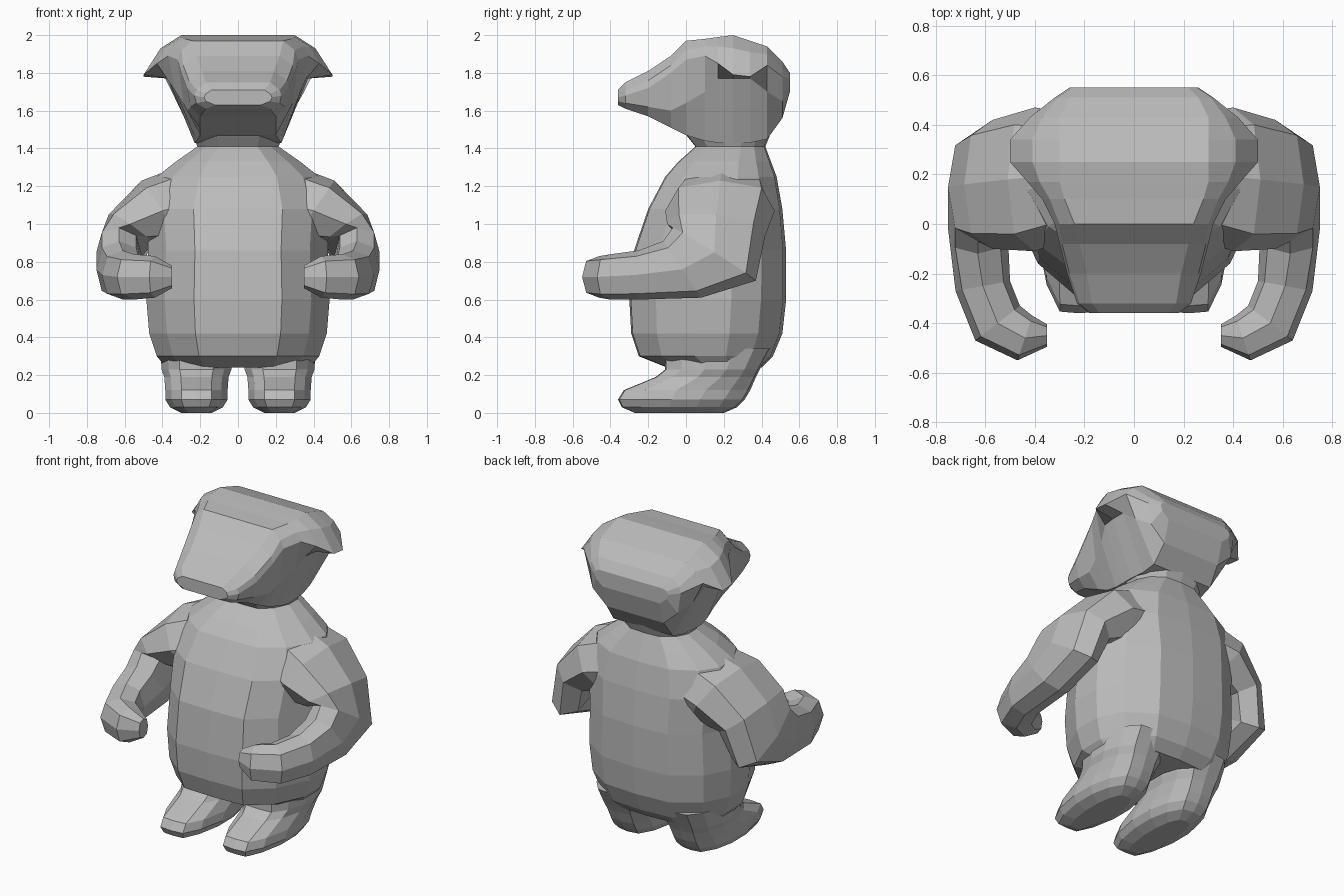
import bpy
import bmesh
from mathutils import Vector

default_cube = bpy.data.objects.get("Cube")
if default_cube:
    bpy.data.objects.remove(default_cube, do_unlink=True)

# Single clay colour for the whole figure
clay = bpy.data.materials.new("clay_grey")
clay.use_nodes = True
clay_colour = (0.5, 0.5, 0.5, 1)
clay.diffuse_color = clay_colour
clay.node_tree.nodes["Principled BSDF"].inputs["Base Color"].default_value = clay_colour


def loft(name, rings, mirrored=False):
    """Skin a list of equally sized point rings and cap both ends."""
    bm = bmesh.new()
    loops = [[bm.verts.new(point) for point in ring] for ring in rings]
    for lower, upper in zip(loops, loops[1:]):
        count = len(lower)
        for i in range(count):
            j = (i + 1) % count
            bm.faces.new((lower[i], lower[j], upper[j], upper[i]))
    bm.faces.new(loops[0])
    bm.faces.new(loops[-1])
    bmesh.ops.recalc_face_normals(bm, faces=bm.faces)
    mesh = bpy.data.meshes.new(name)
    bm.to_mesh(mesh)
    bm.free()
    mesh.materials.append(clay)
    obj = bpy.data.objects.new(name, mesh)
    bpy.context.collection.objects.link(obj)
    if mirrored:
        modifier = obj.modifiers.new("mirror_to_right", "MIRROR")
        modifier.use_axis[0] = True
    return obj


def symmetric(half):
    """Complete a half outline; its end points lie on the centre line."""
    return half + [(-x, y, z) for x, y, z in reversed(half[1:-1])]


# Rounded box outline: share of the half width, share of the depth
OUTLINE = [(0, 0), (.48, .01), (.8, .17), (1, .42), (1, .65),
           (.83, .84), (.48, .98), (0, 1)]


def level_ring(z, half_width, front, back, centre=0):
    """Horizontal ring of the rounded box outline."""
    depth = back - front
    ring = symmetric([(half_width * sx, front + depth * sy, z) for sx, sy in OUTLINE])
    return [(x + centre, y, level) for x, y, level in ring]


def oval_ring(centre, u, v):
    """Eight sided ring spanned by two half axes."""
    centre, u, v = Vector(centre), Vector(u), Vector(v)
    d = .76
    steps = [(1, 0), (d, d), (0, 1), (-d, d), (-1, 0), (-d, -d), (0, -1), (d, -d)]
    return [centre + u * a + v * b for a, b in steps]


# Torso with sloping shoulders and neck: height, half width, front, back
torso_levels = [
    (.24, .38, -.10, .40),
    (.30, .43, -.25, .46),
    (.42, .47, -.29, .51),
    (.60, .485, -.30, .53),
    (.86, .475, -.275, .53),
    (1.08, .49, -.20, .51),
    (1.25, .43, -.11, .48),
    (1.33, .33, -.04, .45),
    (1.41, .215, .05, .42),
    (1.46, .235, .01, .44),
    (1.58, .27, -.08, .49),
    (1.7, .26, 0, .45),
]
loft("torso_and_neck", [level_ring(*level) for level in torso_levels])

# Legs with long flat feet
foot_levels = [
    (0, .08, -.27, .2),
    (.03, .14, -.34, .27),
    (.07, .165, -.36, .31),
    (.12, .165, -.33, .34),
    (.19, .17, -.16, .37),
    (.23, .185, -.11, .39),
    (.34, .19, -.11, .45),
]
loft("foot", [level_ring(*level, centre=.22) for level in foot_levels], mirrored=True)


# Head with drooping ears, from snout to back: depth, then half width and
# height of the crown, brow, rim or ear tip, cheek and jaw
def head_ring(y, crown, brow, tip, cheek, jaw):
    corners = [(0, crown[1]), crown, brow, tip, cheek, jaw, (0, jaw[1])]
    return symmetric([(x, y, z) for x, z in corners])


head_sections = [
    (-.36, (.14, 1.71), (.17, 1.69), (.18, 1.67), (.17, 1.65), (.12, 1.63)),
    (-.32, (.17, 1.75), (.22, 1.71), (.23, 1.68), (.22, 1.64), (.17, 1.61)),
    (-.2, (.19, 1.81), (.26, 1.76), (.27, 1.72), (.25, 1.62), (.2, 1.57)),
    (-.08, (.22, 1.89), (.29, 1.84), (.3, 1.8), (.27, 1.6), (.2, 1.51)),
    (0, (.24, 1.97), (.3, 1.92), (.32, 1.87), (.29, 1.64), (.2, 1.47)),
    (.1, (.28, 1.98), (.34, 1.94), (.37, 1.89), (.33, 1.7), (.22, 1.44)),
    (.17, (.3, 1.99), (.38, 1.94), (.43, 1.85), (.36, 1.77), (.23, 1.43)),
    (.25, (.3, 2), (.41, 1.93), (.5, 1.79), (.37, 1.77), (.23, 1.43)),
    (.34, (.3, 1.97), (.41, 1.91), (.5, 1.78), (.37, 1.77), (.22, 1.43)),
    (.43, (.3, 1.94), (.37, 1.9), (.42, 1.84), (.35, 1.7), (.21, 1.45)),
    (.51, (.26, 1.86), (.31, 1.82), (.32, 1.78), (.3, 1.65), (.2, 1.56)),
    (.55, (.22, 1.8), (.25, 1.79), (.26, 1.77), (.25, 1.74), (.2, 1.7)),
]
loft("head_and_ears", [head_ring(*section) for section in head_sections])

# Arms from broad shoulder through the elbow to the inturned hand
arm_sections = [
    ((.2, .2, 1.12), (0, .24, 0), (.1, 0, .19)),
    ((.4, .18, 1.07), (0, .29, 0), (.11, 0, .16)),
    ((.57, .16, .97), (0, .26, -.03), (.115, 0, .08)),
    ((.63, .15, .84), (0, .22, -.14), (.12, 0, .01)),
    ((.63, -.02, .76), (0, .1, -.15), (.12, 0, 0)),
    ((.61, -.25, .73), (0, 0, -.13), (.11, -.02, 0)),
    ((.55, -.40, .72), (0, 0, -.12), (.09, -.07, 0)),
    ((.44, -.46, .72), (0, 0, -.11), (.03, -.09, 0)),
    ((.35, -.45, .72), (0, 0, -.06), (0, -.045, 0)),
]
loft("arm", [oval_ring(*section) for section in arm_sections], mirrored=True)
